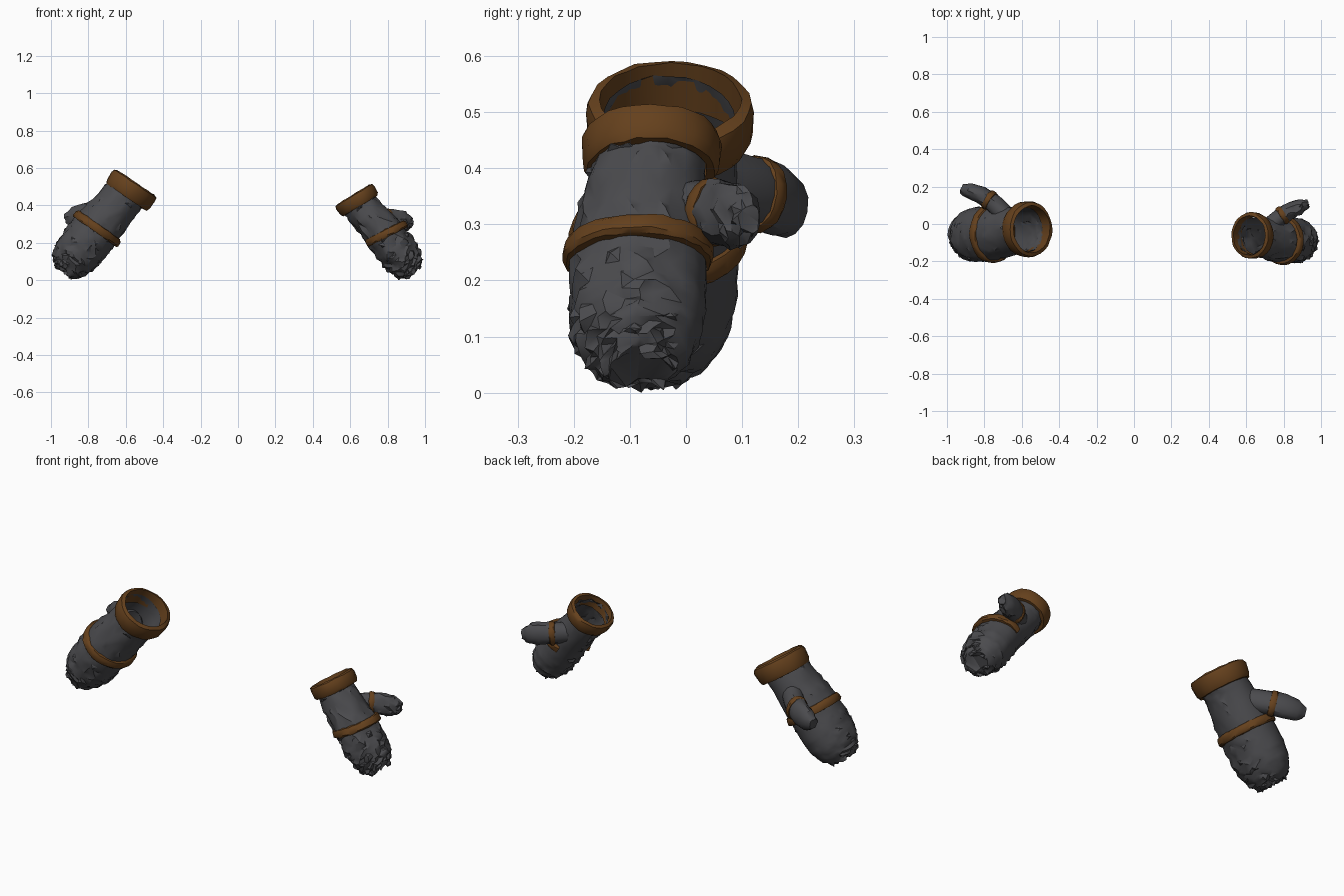
import bpy, bmesh, math, random
from mathutils import Vector

random.seed(4)
cube = bpy.data.objects.get("Cube")
if cube:
    bpy.data.objects.remove(cube, do_unlink=True)


def material(name, color):
    m = bpy.data.materials.new(name)
    m.use_nodes = True
    m.diffuse_color = color
    m.node_tree.nodes["Principled BSDF"].inputs["Base Color"].default_value = color
    return m


GREY = material("charcoal fur", (0.07, 0.07, 0.076, 1))
BROWN = material("brown leather", (0.13, 0.052, 0.012, 1))


def ellipse(center, d, ru, ry, angles):
    """Points of an ellipse across direction d, ry measured along the y side."""
    d = Vector(d).normalized()
    y = Vector((0, 1, 0))
    v = (y - d * y.dot(d)).normalized()
    u = v.cross(d)
    return [Vector(center) + u * ru * math.cos(a) + v * ry * math.sin(a) for a in angles]


def finish(name, bm, mat, angle=35):
    bmesh.ops.recalc_face_normals(bm, faces=bm.faces)
    mesh = bpy.data.meshes.new(name)
    bm.to_mesh(mesh)
    bm.free()
    mesh.materials.append(mat)
    ob = bpy.data.objects.new(name, mesh)
    bpy.context.collection.objects.link(ob)
    bpy.ops.object.select_all(action="DESELECT")
    ob.select_set(True)
    bpy.context.view_layer.objects.active = ob
    bpy.ops.object.shade_smooth_by_angle(angle=math.radians(angle))
    return ob


def skin(bm, rows, closed=True, wrap=False):
    """Quads between rows of points."""
    rows = [[bm.verts.new(p) for p in row] for row in rows]
    n = len(rows[0])
    pairs = list(zip(rows, rows[1:])) + ([(rows[-1], rows[0])] if wrap else [])
    for a, b in pairs:
        for i in range(n if closed else n - 1):
            j = (i + 1) % n
            bm.faces.new((a[i], a[j], b[j], b[i]))
    return rows


def fur_loft(name, keys, sides, steps, shag):
    """Rounded tube through (x, y, z, ru, ry) keys with ragged tufts."""
    path = []
    for a, b in zip(keys, keys[1:]):
        path += [[p + (q - p) * k / steps for p, q in zip(a, b)] for k in range(steps)]
    path.append(list(keys[-1]))
    angles = [math.tau * i / sides for i in range(sides)]
    rows = []
    for i, p in enumerate(path):
        a, b = path[max(i - 2, 0)], path[min(i + 2, len(path) - 1)]
        rows.append(ellipse(p[:3], Vector(b[:3]) - Vector(a[:3]), p[3], p[4], angles))
    bm = bmesh.new()
    rows = skin(bm, rows)
    bm.faces.new(rows[-1])
    bmesh.ops.recalc_face_normals(bm, faces=bm.faces)
    bm.normal_update()
    # uneven surface, rougher toward the fingertips and calmer on the palm
    for k, row in enumerate(rows):
        for v in row:
            calm = 0.3 if v.normal.y > 0.5 else 1
            amount = shag * calm * (0.5 + k / len(rows))
            v.co += v.normal * random.uniform(-amount, amount * 0.6)
            v.co += Vector([random.uniform(-amount, amount) for _ in range(3)]) * 0.7
    # small raised tufts
    tufts = [f for f in bm.faces if len(f.verts) == 4 and f.normal.y < 0.5 and random.random() < 0.22]
    for f in tufts:
        tip = f.normal * shag * random.uniform(0.3, 1.5)
        made = bmesh.ops.poke(bm, faces=[f])
        made["verts"][0].co += tip
    bmesh.ops.triangulate(bm, faces=bm.faces)
    return finish(name, bm, GREY)


def leather_band(name, center, d, radii, end_radii, length, thick, arc=None, sides=28):
    """Thick leather ring, or an open arc of one, centred on its length."""
    d = Vector(d).normalized()
    c = Vector(center)
    if arc:
        angles = [math.radians(arc[0] + (arc[1] - arc[0]) * i / sides) for i in range(sides + 1)]
    else:
        angles = [math.tau * i / sides for i in range(sides)]
    profile = [(0, -thick), (0.08, -thick * 0.25), (0.3, 0), (0.8, 0), (1, -thick * 0.3), (1, -thick)]
    rows = []
    for t, inset in profile:
        ru, ry = [p + (q - p) * t + inset for p, q in zip(radii, end_radii)]
        rows.append(ellipse(c + d * length * (t - 0.5), d, ru, ry, angles))
    rows = [[p + Vector([random.uniform(-0.002, 0.002) for _ in range(3)]) for p in r] for r in rows]
    bm = bmesh.new()
    rows = skin(bm, rows, closed=not arc, wrap=True)
    if arc:
        bm.faces.new([r[0] for r in rows])
        bm.faces.new([r[-1] for r in rows])
    return finish(name, bm, BROWN, 40)


# Right mitten (larger)
fur_loft("right_mitten_body", [
    (-0.57, -0.03, 0.49, 0.112, 0.118),
    (-0.63, -0.035, 0.425, 0.115, 0.125),
    (-0.755, -0.05, 0.275, 0.13, 0.146),
    (-0.83, -0.056, 0.18, 0.131, 0.148),
    (-0.877, -0.058, 0.12, 0.122, 0.138),
    (-0.913, -0.06, 0.073, 0.1, 0.11),
    (-0.937, -0.06, 0.043, 0.058, 0.07)], 28, 4, 0.006)
leather_band("right_cuff", (-0.572, -0.028, 0.483), (-0.56, 0, -0.83),
             (0.143, 0.152), (0.136, 0.144), 0.094, 0.026)
leather_band("right_strap", (-0.752, -0.05, 0.278), (-0.58, 0, -0.82),
             (0.143, 0.157), (0.147, 0.16), 0.046, 0.022)
fur_loft("right_thumb", [
    (-0.67, 0.03, 0.385, 0.06, 0.05),
    (-0.75, 0.11, 0.36, 0.064, 0.05),
    (-0.82, 0.157, 0.345, 0.066, 0.046),
    (-0.88, 0.178, 0.333, 0.058, 0.042),
    (-0.92, 0.19, 0.328, 0.03, 0.025)], 14, 2, 0.003)
leather_band("right_thumb_strap", (-0.772, 0.127, 0.354), (-0.8, 0.52, -0.2),
             (0.069, 0.055), (0.07, 0.055), 0.032, 0.014, sides=18)

# Left mitten (smaller)
fur_loft("left_mitten_body", [
    (0.63, -0.063, 0.43, 0.092, 0.098),
    (0.665, -0.07, 0.38, 0.095, 0.105),
    (0.785, -0.085, 0.245, 0.106, 0.122),
    (0.85, -0.088, 0.155, 0.108, 0.124),
    (0.89, -0.086, 0.1, 0.102, 0.115),
    (0.918, -0.082, 0.063, 0.082, 0.092),
    (0.937, -0.08, 0.04, 0.047, 0.06)], 26, 4, 0.008)
leather_band("left_cuff", (0.635, -0.062, 0.428), (0.52, 0, -0.855),
             (0.122, 0.127), (0.116, 0.121), 0.072, 0.022)
leather_band("left_strap", (0.79, -0.085, 0.25), (0.45, 0, -0.89),
             (0.122, 0.132), (0.125, 0.135), 0.042, 0.02, arc=(75, 340))
fur_loft("left_thumb", [
    (0.72, -0.01, 0.325, 0.05, 0.045),
    (0.79, 0.045, 0.322, 0.056, 0.046),
    (0.85, 0.08, 0.318, 0.06, 0.044),
    (0.9, 0.1, 0.312, 0.052, 0.036),
    (0.932, 0.112, 0.308, 0.028, 0.02)], 14, 2, 0.006)
leather_band("left_thumb_strap", (0.792, 0.046, 0.322), (0.8, 0.5, -0.04),
             (0.061, 0.051), (0.062, 0.051), 0.03, 0.014, sides=18)
